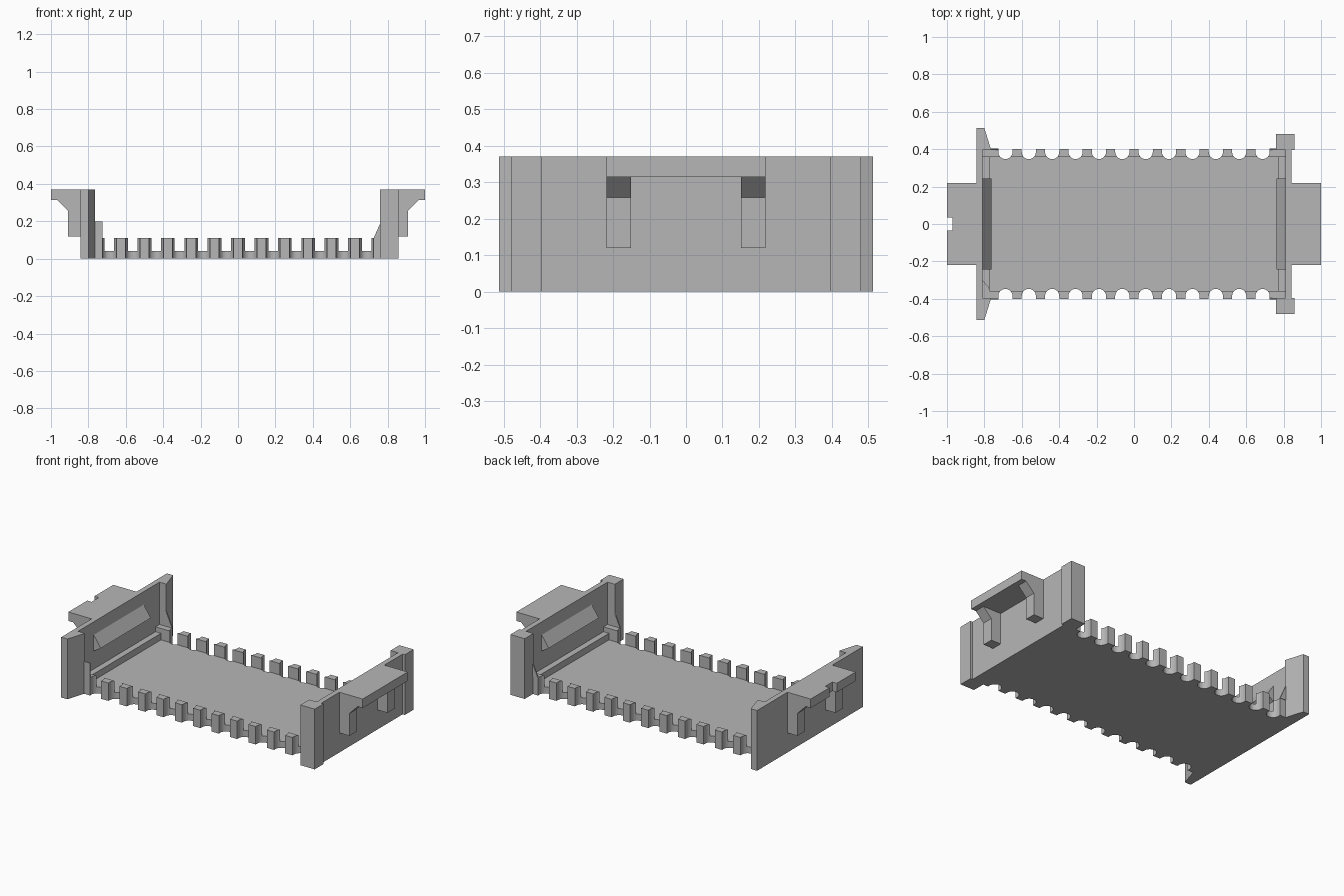
import bpy, bmesh, math

if "Cube" in bpy.data.objects:
    bpy.data.objects.remove(bpy.data.objects["Cube"])

plastic = bpy.data.materials.new("grey_plastic")
plastic.use_nodes = True
GREY = (0.47, 0.47, 0.47, 1)
plastic.diffuse_color = GREY
plastic.node_tree.nodes["Principled BSDF"].inputs["Base Color"].default_value = GREY


def prism(name, outline, lo, hi, axis="z"):
    """Extrude an outline: (x, y) along z, or (x, z) along y."""
    bm = bmesh.new()
    to3d = (lambda a, b: (a, b, lo)) if axis == "z" else (lambda a, b: (a, lo, b))
    face = bm.faces.new([bm.verts.new(to3d(a, b)) for a, b in outline])
    moved = bmesh.ops.extrude_face_region(bm, geom=[face])["geom"]
    step = (0, 0, hi - lo) if axis == "z" else (0, hi - lo, 0)
    bmesh.ops.translate(bm, vec=step, verts=[v for v in moved if isinstance(v, bmesh.types.BMVert)])
    bmesh.ops.recalc_face_normals(bm, faces=bm.faces)
    mesh = bpy.data.meshes.new(name)
    bm.to_mesh(mesh)
    bm.free()
    mesh.materials.append(plastic)
    obj = bpy.data.objects.new(name, mesh)
    bpy.context.collection.objects.link(obj)
    return obj


def box(name, x0, x1, y0, y1, z0, z1):
    return prism(name, [(x0, y0), (x1, y0), (x1, y1), (x0, y1)], z0, z1)


# Main sizes
TOP, FLOOR, POST = 0.37, 0.04, 0.11
EDGE, INNER, LIP = 0.40, 0.357, 0.395
WALL, WALL_IN, END = 0.842, 0.81, 0.765
PITCH, RADIUS, DEEP = 0.125, 0.038, 0.385
notches = [(i - 5.5) * PITCH for i in range(12)]


def notch(cx, side, start=math.pi):
    """Round-bottomed slot in the long edge, running in +x."""
    points = [(cx - RADIUS, side * EDGE)]
    for i in range(13):
        a = start + math.pi * i / 12
        points.append((cx + RADIUS * math.cos(a), side * (DEEP + RADIUS * math.sin(a))))
    return points + [(cx + RADIUS, side * EDGE)]


# Floor plate with scalloped long edges
front = [p for cx in notches for p in notch(cx, -1)]
back = [p for cx in notches for p in notch(cx, 1)]
prism("floor", [(-WALL, -EDGE)] + front + [(WALL, -EDGE), (WALL, EDGE)] + back[::-1]
      + [(-WALL, EDGE)], 0, FLOOR)

for side, label in ((-1, "front"), (1, "back")):
    # Posts between neighbouring slots
    for i in range(11):
        right_half = [p for p in notch(notches[i], side)
                      if p[0] > notches[i] and abs(p[1]) > INNER]
        left_half = [p for p in notch(notches[i + 1], side)
                     if p[0] < notches[i + 1] and abs(p[1]) > INNER]
        dx = math.sqrt(RADIUS ** 2 - (DEEP - INNER) ** 2)
        outline = ([(notches[i] + dx, side * INNER)] + right_half + left_half
                   + [(notches[i + 1] - dx, side * INNER)])
        prism(f"{label}_post_{i + 1}", outline, FLOOR, POST)

    # Short rails beyond the last slots, with a brace up to each end wall
    last = notches[-1]
    for end in (-1, 1):
        tail = [(x * end, y) for x, y in notch(last, side) if x > last and abs(y) > INNER]
        name = f"{label}_{'left' if end > 0 else 'right'}"
        prism(name + "_rail_end", [(end * (last + 0.025), side * INNER)] + tail
              + [(end * WALL_IN, side * EDGE), (end * WALL_IN, side * INNER)], FLOOR, POST)
        y0, y1 = sorted((side * LIP, side * 0.403))
        foot = 0.725
        if end < 0 and side < 0:
            brace = [(-END, POST), (-foot, POST), (-foot, 0.2), (-END, 0.2)]
        else:
            brace = [(end * foot, POST), (end * END, 0.2), (end * END, POST)]
        prism(name + "_brace", brace, y0, y1, "y")

    # Tapered wings on the right end, square pillars on the left end
    prism(f"{label}_tapered_wing", [(-WALL, side * LIP), (-WALL, side * 0.513),
          (-0.8, side * 0.513), (-END, side * EDGE), (-END, side * LIP)], 0, TOP)
    y0, y1 = sorted((side * LIP, side * 0.48))
    box(f"{label}_pillar", 0.76, 0.857, y0, y1, 0, TOP)

# Low corner gusset
prism("corner_gusset", [(-WALL_IN, -0.3), (-0.775, -0.34), (-END, -LIP), (-WALL_IN, -LIP)],
      FLOOR, POST)

for end, label in ((-1, "right"), (1, "left")):
    # End wall with an inner ledge and a snap wedge
    x0, x1 = sorted((end * WALL, end * WALL_IN))
    box(label + "_end_wall", x0, x1, -EDGE, EDGE, 0, TOP)
    x0, x1 = sorted((end * WALL_IN, end * 0.773))
    box(label + "_ledge", x0, x1, -INNER, INNER, FLOOR, 0.08)
    prism(label + "_snap_wedge", [(end * WALL_IN, 0.19), (end * 0.763, 0.22),
          (end * WALL_IN, 0.29)], -0.243, 0.243, "y")

    # Outer tab, slotted on the right end
    slot = [(-0.97, 0.035), (-0.97, -0.035), (-1, -0.035)] if end < 0 else []
    lead = [(-1, 0.035)] if end < 0 else []
    prism(label + "_tab", [(end * WALL, -0.218), (end * WALL, 0.218), (end, 0.218)]
          + lead + slot + [(end, -0.218)], 0.315, TOP)

    # Tab brackets with sloped shoulders
    for side in (-1, 1):
        y0, y1 = sorted((side * 0.151, side * 0.218))
        prism(f"{label}_bracket_{'front' if side < 0 else 'back'}",
              [(end * WALL, 0.12), (end * 0.91, 0.12), (end * 0.91, 0.258),
               (end * 0.967, 0.315), (end * WALL, 0.315)], y0, y1, "y")
